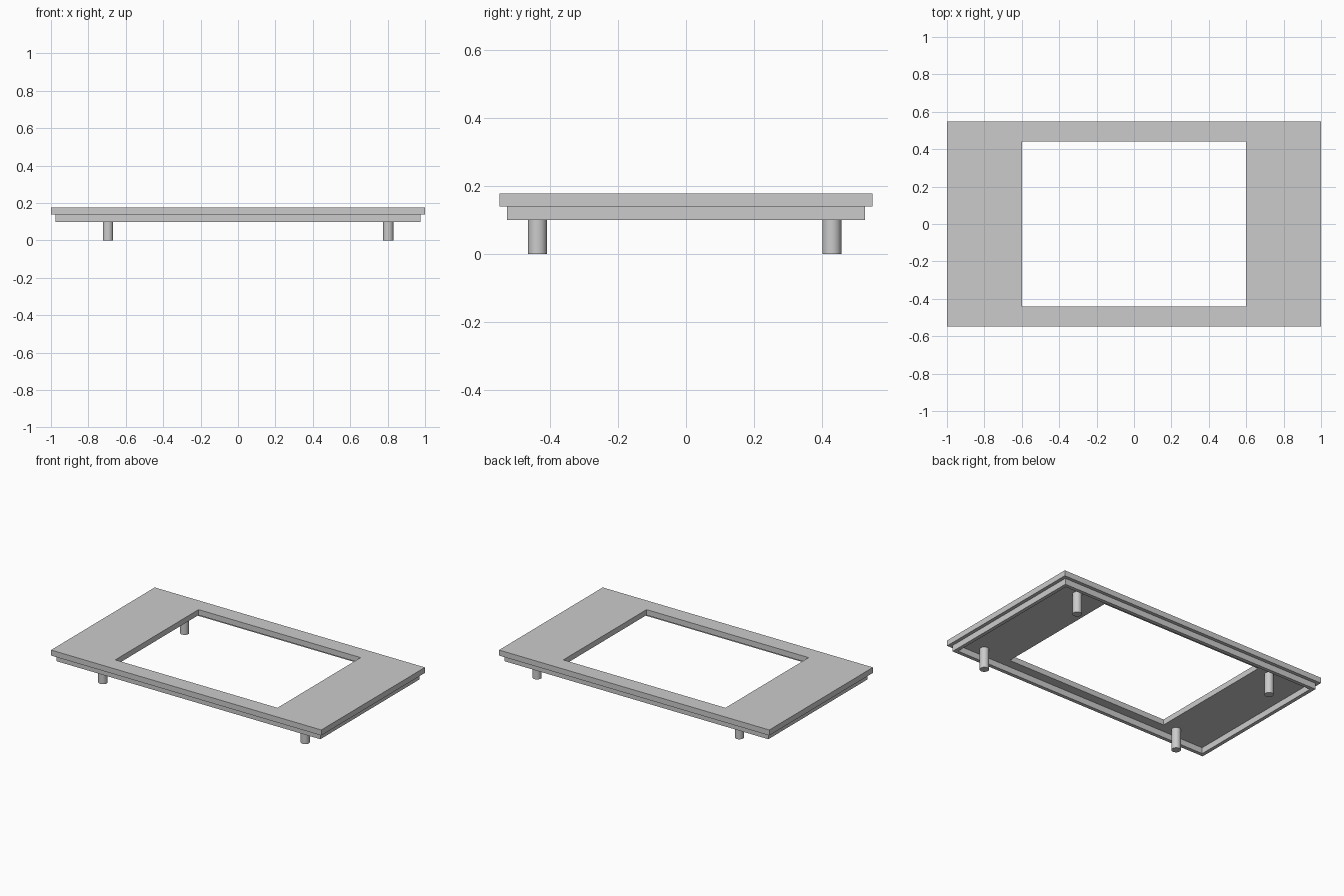
import bpy
import bmesh
import math

if "Cube" in bpy.data.objects:
    bpy.data.objects.remove(bpy.data.objects["Cube"], do_unlink=True)

grey = bpy.data.materials.new("light grey")
grey.use_nodes = True
colour = (0.6, 0.6, 0.6, 1)
grey.diffuse_color = colour
grey.node_tree.nodes["Principled BSDF"].inputs["Base Color"].default_value = colour


def finish(bm, name):
    bmesh.ops.recalc_face_normals(bm, faces=bm.faces)
    mesh = bpy.data.meshes.new(name)
    bm.to_mesh(mesh)
    bm.free()
    mesh.materials.append(grey)
    obj = bpy.data.objects.new(name, mesh)
    bpy.context.collection.objects.link(obj)
    return obj


def frame(name, outer, inner, bottom, top):
    """Rectangular ring between two half-sizes, extruded upward."""
    bm = bmesh.new()
    corners = [(-1, -1), (1, -1), (1, 1), (-1, 1)]
    rings = [[bm.verts.new((sx * w, sy * d, bottom)) for sx, sy in corners]
             for w, d in (outer, inner)]
    for i in range(4):
        j = (i + 1) % 4
        bm.faces.new((rings[0][i], rings[0][j], rings[1][j], rings[1][i]))
    result = bmesh.ops.extrude_face_region(bm, geom=bm.faces[:], use_keep_orig=True)
    raised = [g for g in result["geom"] if isinstance(g, bmesh.types.BMVert)]
    bmesh.ops.translate(bm, verts=raised, vec=(0, 0, top - bottom))
    return finish(bm, name)


# Overhanging top panel with its opening, and the thin skirt beneath
frame("top_panel", (1, 0.548), (0.6, 0.44), 0.14, 0.177)
frame("skirt", (0.977, 0.525), (0.953, 0.501), 0.1, 0.14)

# Four round legs reaching up to the underside of the panel
for x, side in ((-0.695, "right"), (0.803, "left")):
    for y, end in ((-0.436, "front"), (0.428, "back")):
        bm = bmesh.new()
        bmesh.ops.create_cone(bm, cap_ends=True, segments=32, radius1=0.028,
                              radius2=0.028, depth=0.14)
        bmesh.ops.translate(bm, verts=bm.verts, vec=(x, y, 0.07))
        leg = finish(bm, f"{end}_{side}_leg")
        bpy.ops.object.select_all(action="DESELECT")
        leg.select_set(True)
        bpy.context.view_layer.objects.active = leg
        bpy.ops.object.shade_smooth_by_angle(angle=math.radians(40))
